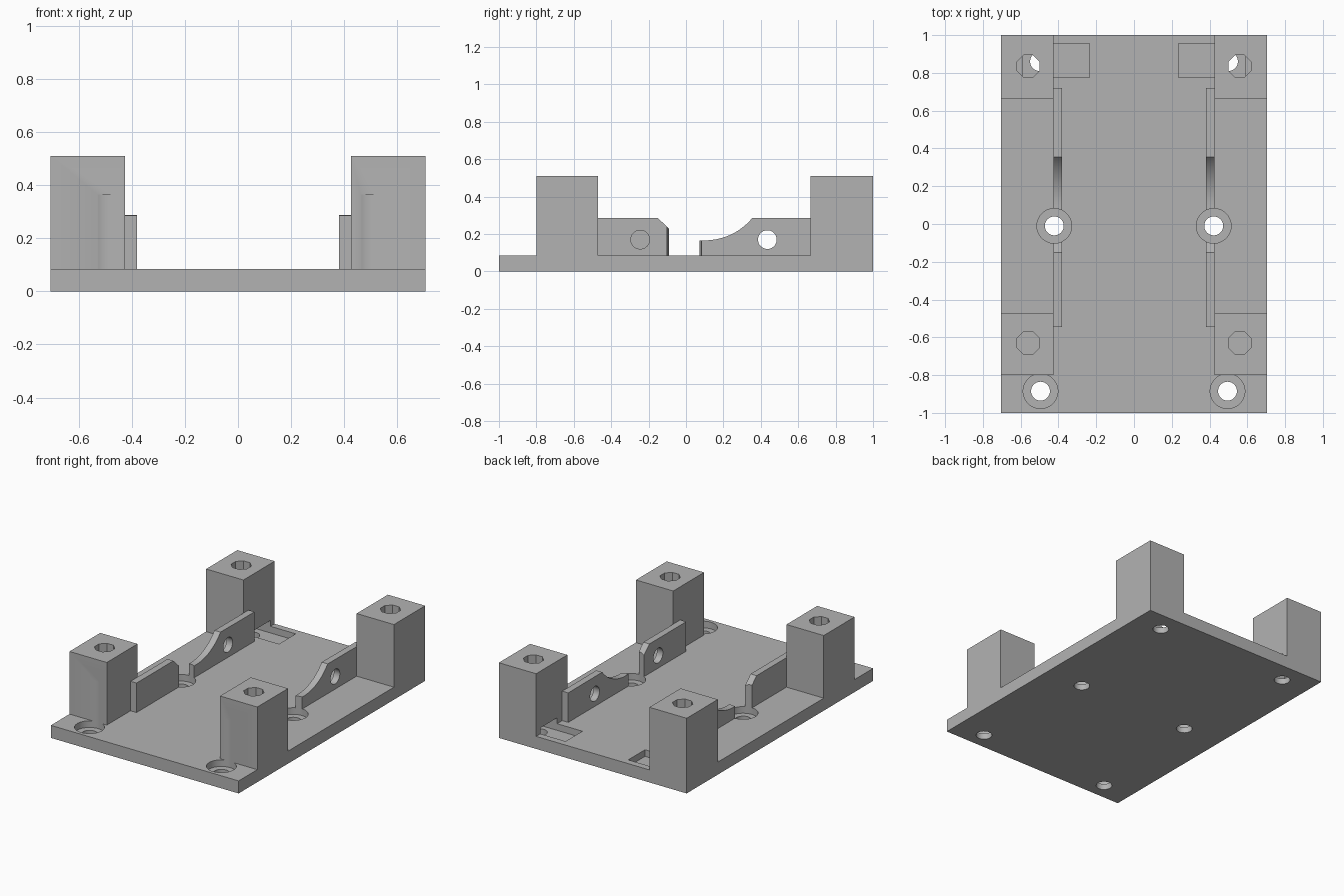
import bpy, bmesh, math
from mathutils import Matrix

cube = bpy.data.objects.get("Cube")
if cube:
    bpy.data.objects.remove(cube, do_unlink=True)

grey = bpy.data.materials.new("plain grey")
grey.use_nodes = True
COLOUR = (0.45, 0.45, 0.45, 1)
grey.diffuse_color = COLOUR
grey.node_tree.nodes["Principled BSDF"].inputs["Base Color"].default_value = COLOUR

BASE_Z, POST_Z, WALL_Z, FLOOR_Z = 0.085, 0.51, 0.285, 0.04


def make(name, bm):
    bmesh.ops.recalc_face_normals(bm, faces=bm.faces)
    mesh = bpy.data.meshes.new(name)
    bm.to_mesh(mesh)
    bm.free()
    mesh.materials.append(grey)
    obj = bpy.data.objects.new(name, mesh)
    bpy.context.collection.objects.link(obj)
    return obj


def box(name, x, y, z):
    bm = bmesh.new()
    bmesh.ops.create_cube(bm, size=1)
    for v in bm.verts:
        for i, (lo, hi) in enumerate((sorted(x), y, z)):
            v.co[i] = lo if v.co[i] < 0 else hi
    return make(name, bm)


def cylinder(name, centre, radius, depth, sides=48, axis="Z"):
    bm = bmesh.new()
    bmesh.ops.create_cone(bm, cap_ends=True, segments=sides, radius1=radius,
                          radius2=radius, depth=depth)
    turn = Matrix.Rotation(math.pi / 2, 4, "Y") if axis == "X" else \
        Matrix.Rotation(math.pi / sides, 4, "Z")
    bm.transform(Matrix.Translation(centre) @ turn)
    return make(name, bm)


def upright(name, x, y, z0, z1, radius, sides=48):
    return cylinder(name, (x, y, (z0 + z1) / 2), radius, z1 - z0, sides)


def extrude_x(name, profile, x0, x1):
    bm = bmesh.new()
    face = bm.faces.new([bm.verts.new((x0, y, z)) for y, z in profile])
    moved = bmesh.ops.extrude_face_region(bm, geom=[face])["geom"]
    bmesh.ops.translate(bm, vec=(x1 - x0, 0, 0),
                        verts=[g for g in moved if isinstance(g, bmesh.types.BMVert)])
    return make(name, bm)


def cut(obj, cutters):
    bpy.context.view_layer.objects.active = obj
    for c in cutters:
        mod = obj.modifiers.new("cut", "BOOLEAN")
        mod.operation, mod.solver, mod.object = "DIFFERENCE", "EXACT", c
        bpy.ops.object.modifier_apply(modifier=mod.name)


def smooth(obj):
    bpy.ops.object.select_all(action="DESELECT")
    obj.select_set(True)
    bpy.context.view_layer.objects.active = obj
    bpy.ops.object.shade_smooth_by_angle(angle=math.radians(30))


# Wall outlines, as (y, z)
front_outline = [(-0.545, BASE_Z), (-0.03, BASE_Z), (-0.03, 0.17),
                 (-0.15, WALL_Z), (-0.545, WALL_Z)]
arc = [(0.1 + 0.33 * math.sin(a), 0.496 - 0.33 * math.cos(a))
       for a in (math.radians(50.6 * i / 16) for i in range(17))]
rear_outline = [(0.02, BASE_Z), (0.72, BASE_Z), (0.72, WALL_Z)] + arc[::-1] + [(0.02, 0.166)]

base = box("base_plate", (-0.705, 0.705), (-1, 1), (0, BASE_Z))
parts = [base]
helpers = []

for s, side in ((1, "left"), (-1, "right")):
    # Cutters: screw holes, counterbores and the nut slot
    holes = [upright("hole", s * x, y, -0.1, 0.07, 0.05)
             for x, y in ((0.495, -0.885), (0.422, -0.01), (0.5, 0.86))]
    front_bore = upright("bore", s * 0.495, -0.885, FLOOR_Z, 0.365, 0.092)
    middle_bore = upright("bore", s * 0.422, -0.01, FLOOR_Z, 0.365, 0.092)
    slot = box("slot", (s * 0.235, s * 0.59), (0.775, 0.955), (FLOOR_Z, 0.125))
    cut(base, holes + [front_bore, middle_bore, slot])

    # Corner posts with eight-sided sockets
    front_socket = upright("socket", s * 0.56, -0.63, 0.1, 0.6, 0.064, 8)
    rear_socket = upright("socket", s * 0.56, 0.835, 0.06, 0.6, 0.064, 8)
    front = box(f"front_{side}_post", (s * 0.425, s * 0.705), (-0.8, -0.47), (BASE_Z, POST_Z))
    rear = box(f"rear_{side}_post", (s * 0.425, s * 0.705), (0.665, 1), (BASE_Z, POST_Z))
    cut(front, [front_socket, front_bore])
    cut(rear, [rear_socket, slot])

    # Thin side walls with cross holes
    front_wall = extrude_x(f"front_{side}_wall", front_outline, s * 0.38, s * 0.425)
    rear_wall = extrude_x(f"rear_{side}_wall", rear_outline, s * 0.38, s * 0.425)
    cross = [cylinder("cross_hole", (s * 0.4, y, 0.17), 0.05, 0.2, axis="X")
             for y in (-0.245, 0.435)]
    cut(front_wall, [middle_bore, cross[0]])
    cut(rear_wall, [middle_bore, cross[1]])

    parts += [front, rear, front_wall, rear_wall]
    helpers += holes + cross + [front_bore, middle_bore, slot, front_socket, rear_socket]

for h in helpers:
    bpy.data.objects.remove(h, do_unlink=True)
for p in parts:
    smooth(p)
